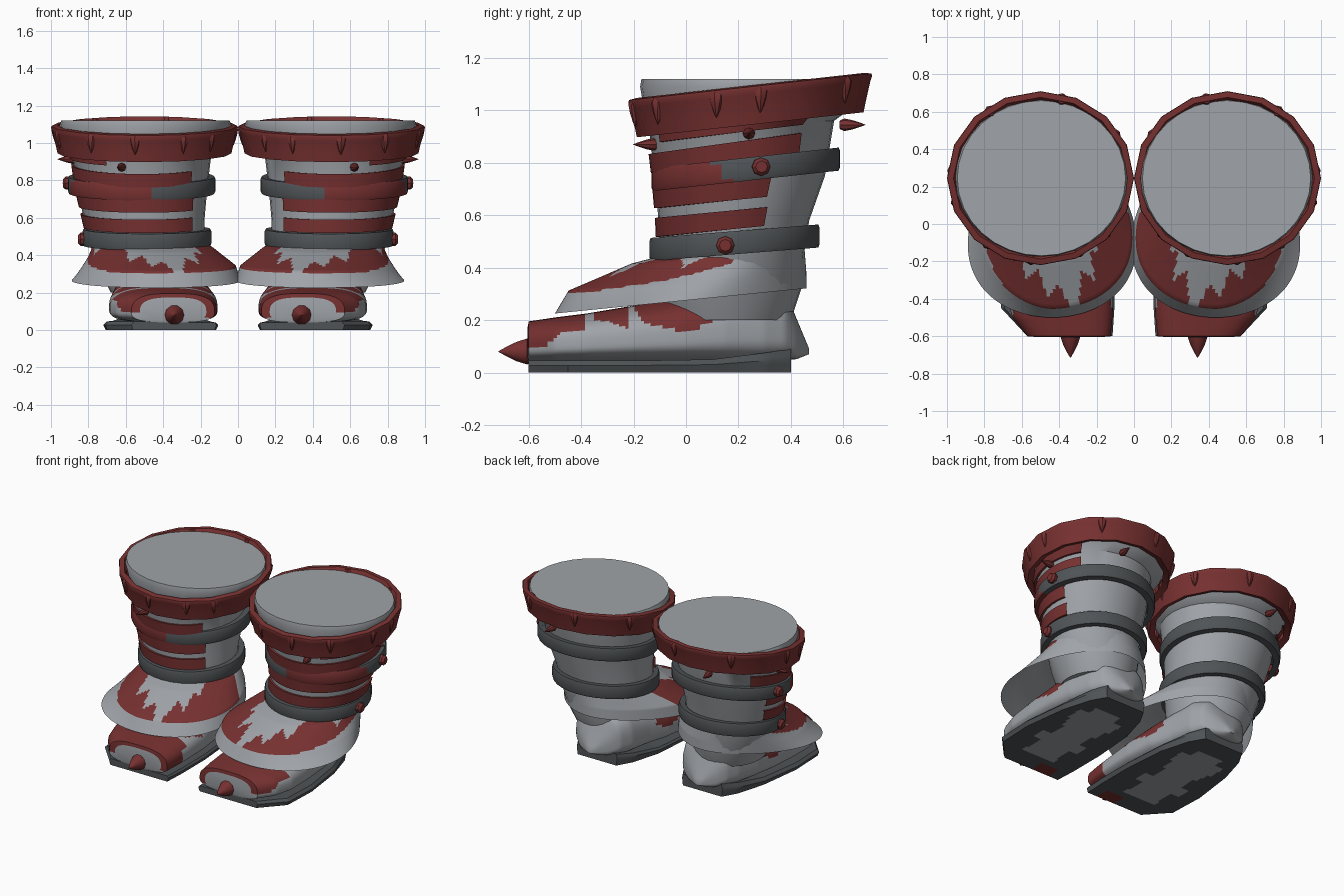
import bpy, bmesh, math
from mathutils import Vector

if "Cube" in bpy.data.objects:
    bpy.data.objects.remove(bpy.data.objects["Cube"])


def material(name, rgb):
    m = bpy.data.materials.new(name)
    m.diffuse_color = (*rgb, 1)
    m.use_nodes = True
    m.node_tree.nodes["Principled BSDF"].inputs["Base Color"].default_value = m.diffuse_color
    return m


MATS = [material("light_grey", (0.35, 0.368, 0.392)),
        material("dark_grey", (0.08, 0.088, 0.094)),
        material("deep_red", (0.185, 0.03, 0.03))]
GREY, DARK, RED = 0, 1, 2


def lerp(table, t):
    """Interpolate rows of (key, values...) at key t."""
    if t <= table[0][0]:
        return table[0][1:]
    for p, q in zip(table, table[1:]):
        if t <= q[0]:
            f = (t - p[0]) / (q[0] - p[0])
            return [a + (b - a) * f for a, b in zip(p[1:], q[1:])]
    return table[-1][1:]


def finish(name, bm, angle=40):
    """Turn a mesh for one boot into a mirrored pair."""
    bmesh.ops.recalc_face_normals(bm, faces=bm.faces)
    me = bpy.data.meshes.new(name)
    bm.to_mesh(me)
    bm.free()
    ob = bpy.data.objects.new(name, me)
    bpy.context.collection.objects.link(ob)
    for m in MATS:
        me.materials.append(m)
    bpy.ops.object.select_all(action='DESELECT')
    ob.select_set(True)
    bpy.context.view_layer.objects.active = ob
    bpy.ops.object.shade_smooth_by_angle(angle=math.radians(angle))
    mir = ob.modifiers.new("Mirror", 'MIRROR')
    mir.use_mirror_merge = False


def sheet(name, pt, nu, nv, mat, closed=True, caps=None, angle=40):
    """Grid surface from pt(u, v); mat is an index or a rule(u, v, centre)."""
    bm = bmesh.new()
    cols = nu if closed else nu + 1
    g = [[bm.verts.new(pt(i / nu, j / nv)) for i in range(cols)] for j in range(nv + 1)]
    for j in range(nv):
        for i in range(nu):
            k = (i + 1) % cols
            f = bm.faces.new((g[j][i], g[j][k], g[j + 1][k], g[j + 1][i]))
            f.material_index = mat if isinstance(mat, int) else mat(
                (i + .5) / nu, (j + .5) / nv, f.calc_center_median())
    if caps is not None:
        for row in (g[0], g[-1]):
            bm.faces.new(row).material_index = caps
    finish(name, bm, angle)


def ang(u, a0=-270, a1=90):
    return math.radians(a0 + (a1 - a0) * u)


# Shaft: height, front y, back y, inner x, outer x
SHAFT = [(.2, -.08, .40, .22, .68), (.32, -.1, .44, .2, .74), (.45, -.1, .45, .18, .79),
         (.58, -.105, .47, .18, .82), (.75, -.12, .53, .165, .86), (.96, -.145, .565, .14, .89),
         (1.0, -.16, .62, .08, .92), (1.09, -.175, .67, .035, .955), (1.12, -.17, .66, .045, .945)]


def on_shaft(a, z, off=0.0):
    y0, y1, x0, x1 = lerp(SHAFT, z)
    return Vector(((x0 + x1) / 2 + ((x1 - x0) / 2 + off) * math.cos(a),
                   (y0 + y1) / 2 + ((y1 - y0) / 2 + off) * math.sin(a), z))


sheet("boot_shaft", lambda u, v: on_shaft(ang(u), SHAFT[round(v * 8)][0]), 32, 8, GREY, caps=GREY)


# Red straps wrapping the front and outer side
def strap(name, z, half, slope, a0, a1):
    def pt(u, v):
        a = ang(u, a0, a1)
        p = on_shaft(a, z, .008)
        edge = v < .2 or v > .8
        h = half * (-1 if v < .5 else 1)
        return on_shaft(a, z + slope * (p.y - .2) + h, -.004 if edge else .013)
    sheet(name, pt, 28, 3, RED, closed=False)


strap("strap_low", .585, .036, .1, -140, 23)
strap("strap_middle", .695, .036, .1, -140, 21)
strap("strap_high", .845, .036, .14, -136, 40)
strap("strap_top", .942, .026, .12, -60, 40)


# Tilted solid hoops, section given as (radius scale, height) pairs
def hoop(name, c, rx, ry, slope, section, n, mat):
    def pt(u, v):
        s, h = section[round(v * (len(section) - 1))]
        a = ang(u)
        y = ry * s * math.sin(a)
        return Vector((c[0] + rx * s * math.cos(a), c[1] + y, c[2] + slope * y + h))
    sheet(name, pt, n, len(section) - 1, mat, angle=35)


BAND = [(.88, -.044), (.985, -.044), (1, -.03), (1, .03), (.985, .044), (.88, .044)]
RIM = [(.85, -.06), (.93, -.075), (.95, -.03), (.985, .04), (1, .06), (.995, .07), (.93, .075), (.9, .05)]


def upper_paint(u, v, c):
    a = math.degrees(ang(u))
    return RED if -95 < a < -22 or (-22 < a < -8 and c.z < .765) else DARK


hoop("lower_band", (.487, .185, .495), .345, .325, .08, BAND, 32, DARK)
hoop("upper_band", (.515, .228, .775), .395, .36, .11, BAND, 48, upper_paint)
hoop("top_rim", (.5, .245, 1.02), .5, .465, .11, RIM, 16, RED)

# Flared skirt over the instep
FLARE = [(0, 0, 1), (.3, .27, .87), (.7, .87, .4), (1, 1, 0)]


def skirt(u, v, drop=0.0):
    a = ang(u)
    c, s = math.cos(a), math.sin(a)
    f, h = lerp(FLARE, v)
    side = max(0, c) ** 1.5
    f += (v ** 1.9 - f) * side
    y0, y1, x0, x1 = -.1, .45, .185, .77
    top = Vector(((x0 + x1) / 2 + (x1 - x0) / 2 * c, (y0 + y1) / 2 + (y1 - y0) / 2 * s, 0))
    top.z = .46 + .08 * (top.y - .1)
    low = Vector((.437 + .443 * c * (1 - .2 * s), -.02 + .48 * s, 0))
    low.z = .225 + .1 * (low.y + .5)
    p = top.lerp(low, f)
    p.z = low.z + (top.z - low.z) * h - drop * (1 - v)
    return p


# Grey star over the instep: angle offset, reach down the skirt
STAR = [(-40, 0), (-33, .38), (-27, .3), (-20, .56), (-13, .42), (-1, .82), (6, .48),
        (15, .62), (20, .36), (31, .5), (40, 0)]


def skirt_paint(u, v, c):
    a = math.degrees(ang(u))
    if a < -187 or a > 6:
        return GREY
    edge = lerp([(-187, .74), (-60, .73), (-25, .62), (6, .42)], a)[0]
    zig = abs((a / 13) % 2 - 1)
    nick = -36 < a < -6 and .2 < v < .18 + .24 * zig
    return RED if STAR and v < edge and v > lerp(STAR, a + 103)[0] and not nick else GREY


sheet("skirt_flap", skirt, 160, 30, skirt_paint)
sheet("skirt_lining", lambda u, v: skirt(u, v, .012), 48, 10, GREY)

# Foot: y, inner x, outer x, base z, top z
FOOT = [(-.6, .125, .57, .04, .195), (-.5, .115, .65, .04, .21), (-.38, .11, .685, .04, .225),
        (-.2, .11, .69, .04, .255), (0, .13, .68, .04, .29), (.15, .17, .66, .04, .33),
        (.3, .2, .62, .04, .35), (.38, .24, .58, .05, .31), (.42, .3, .53, .05, .21), (.47, .4, .43, .07, .09)]


def foot(u, v):
    y = -.6 + 1.07 * v
    x0, x1, z0, z1 = lerp(FOOT, y)
    a = 2 * math.pi * u
    c, s = math.cos(a), math.sin(a)
    mid = z0 + .35 * (z1 - z0)
    h = (z1 - mid) if s > 0 else (mid - z0)
    return Vector(((x0 + x1) / 2 + (x1 - x0) / 2 * math.copysign(abs(c) ** .7, c), y,
                   mid + h * math.copysign(abs(s) ** .7, s)))


# Red patch lower edges on the foot: y, z
TOE_EDGE = [(-.6, .09), (-.53, .105), (-.47, .155), (-.385, .165)]
MID_EDGE = [(-.36, .2), (-.3, .195), (-.21, .165)]
INSTEP_EDGE = [(-.2, .25), (-.16, .19), (0, .152), (.1, .19)]


def foot_paint(u, v, c):
    toe = c.y < -.385 and c.z > (.05 if c.x < .2 and c.y < -.45 else lerp(TOE_EDGE, c.y)[0])
    middle = -.355 < c.y < -.215 and c.z > lerp(MID_EDGE, c.y)[0]
    instep = -.2 < c.y < .1 - .4 * (c.z - .19) and c.z > lerp(INSTEP_EDGE, c.y)[0]
    return RED if toe or middle or instep else GREY


sheet("foot", foot, 72, 90, foot_paint, caps=GREY)


# Toe face: red arch framing the grey nose
def toe_face(u, v):
    p = foot(u, 0)
    q = Vector((.345, -.6, .09)).lerp(p, 1 - .2 * v)
    q.y = -.6 - .004 * v
    return q


sheet("toe_arch", toe_face, 40, 1, lambda u, v, c: RED if c.z > .1 or c.x < .16 else GREY, caps=GREY)

# Sole: y, inner x, outer x, top z
SOLE = [(-.6, .115, .57, .045), (-.45, .105, .71, .045), (-.2, .105, .72, .045),
        (.1, .13, .68, .05), (.3, .19, .62, .075), (.4, .25, .56, .09)]
EDGE = [(0, .94, 1), (.06, 1, .6), (.12, .96, 0), (.88, -.96, 0), (.94, -1, .6), (1, -.94, 1)]


def sole(u, v):
    y = -.6 + v
    x0, x1, zt = lerp(SOLE, y)
    k, h = lerp(EDGE, u)
    return Vector(((x0 + x1) / 2 + k * (x1 - x0) / 2, y, zt * h))


def sole_paint(u, v, c):
    if c.z > .004:
        return DARK
    if c.y < -.5 and .2 < c.x < .34:
        return RED
    wide = .14 + .04 * math.sin(round(c.y * 9) * 2.3)
    return GREY if abs(c.x - .42) < wide and -.46 < c.y < .25 else DARK


sheet("sole", sole, 50, 40, sole_paint, caps=DARK, angle=30)

# Spikes and studs: turned profiles of (length fraction, radius fraction)
SPIKE = [(-.15, .7), (.05, 1), (.4, .75), (.75, .35), (1, .03)]
STUD = [(-.6, 1), (.6, 1), (1, .65)]


def turned(bm, base, direction, length, r, prof, n=8):
    q = Vector(direction).to_track_quat('Z', 'Y')
    rings = [[bm.verts.new(Vector(base) + q @ Vector((
        r * k * math.cos(2 * math.pi * i / n), r * k * math.sin(2 * math.pi * i / n), length * t)))
        for i in range(n)] for t, k in prof]
    for lo, hi in zip(rings, rings[1:]):
        for i in range(n):
            bm.faces.new((lo[i], lo[(i + 1) % n], hi[(i + 1) % n], hi[i]))
    bm.faces.new(rings[0])
    bm.faces.new(rings[-1])
    for f in bm.faces:
        f.material_index = RED


bm = bmesh.new()
turned(bm, (.34, -.6, .08), (0, -1, 0), .115, .052, SPIKE, 10)
finish("toe_spike", bm)

bm = bmesh.new()
for a in (104, 55, 148, 180, 5, -17, -53, -84, -116, -138):
    c, s = math.cos(math.radians(a)), math.sin(math.radians(a))
    turned(bm, (.5 + .468 * c, .245 + .435 * s, 1.075 + .05 * s), (.08 * c, .08 * s, -1), .09, .032, SPIKE)
finish("rim_teeth", bm)

bm = bmesh.new()
for base, d in (((.62, -.12, .87), (.3, -1, 0)), ((.88, .24, .913), (1, 0, 0)), ((.6, .6, .945), (.1, 1, 0))):
    turned(bm, base, d, .085, .024, SPIKE)
finish("collar_spikes", bm)

bm = bmesh.new()
turned(bm, (.9, .285, .785), (1, .1, 0), .035, .035, STUD)
turned(bm, (.82, .15, .485), (1, 0, 0), .035, .035, STUD)
finish("band_studs", bm, 30)
